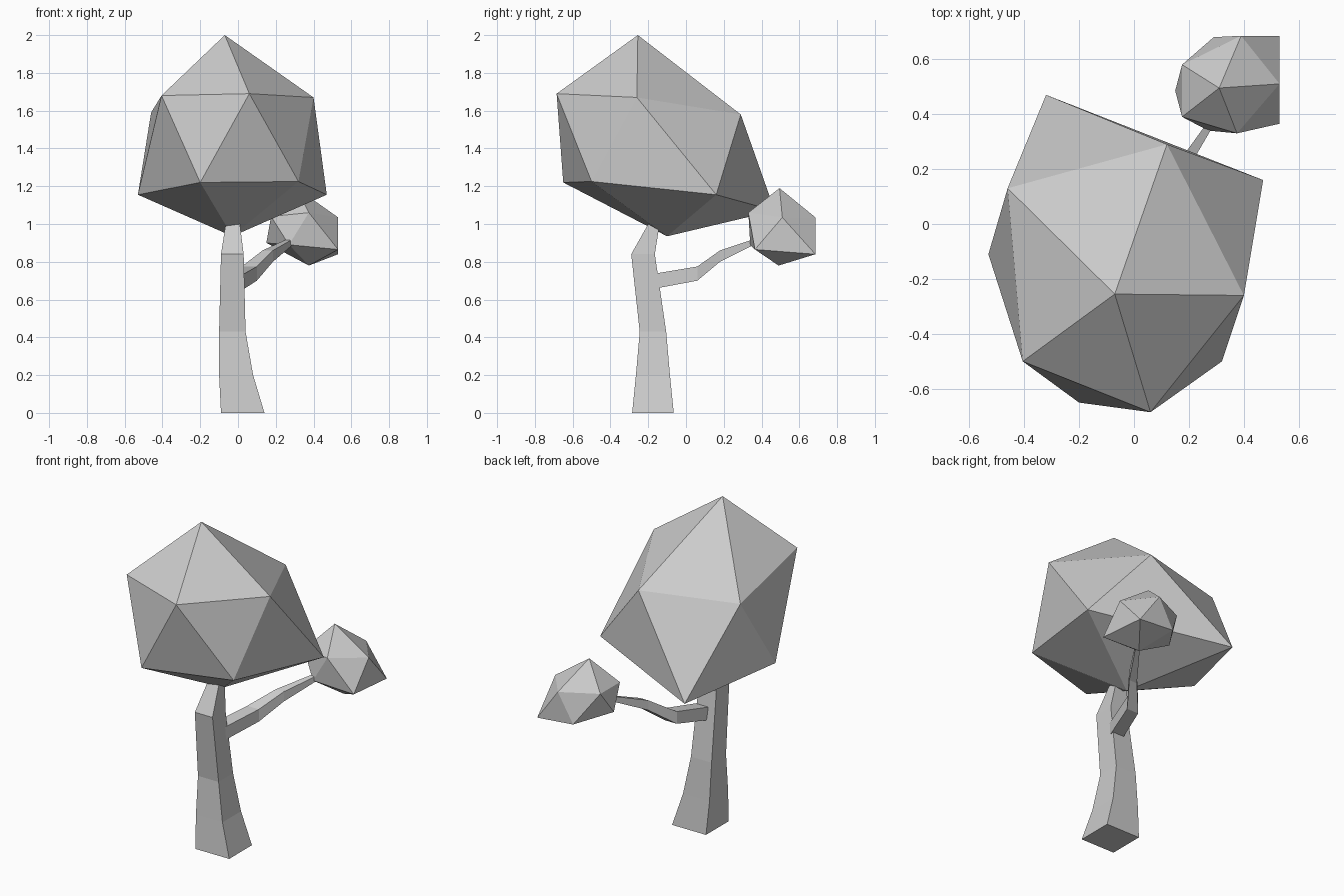
import bpy
import bmesh

cube = bpy.data.objects.get("Cube")
if cube:
    bpy.data.objects.remove(cube)

# One plain grey for the whole tree
grey = bpy.data.materials.new("plain_grey")
grey.use_nodes = True
colour = (0.6, 0.6, 0.6, 1)
grey.diffuse_color = colour
grey.node_tree.nodes["Principled BSDF"].inputs["Base Color"].default_value = colour


def finish(name, bm):
    """Turn a bmesh into a flat-shaded object."""
    bmesh.ops.recalc_face_normals(bm, faces=bm.faces[:])
    mesh = bpy.data.meshes.new(name)
    bm.to_mesh(mesh)
    bm.free()
    mesh.materials.append(grey)
    obj = bpy.data.objects.new(name, mesh)
    bpy.context.collection.objects.link(obj)
    return obj


def crown(name, top, upper, lower, bottom):
    """Uneven twenty-sided crown: two staggered rings of five between two tips."""
    bm = bmesh.new()
    tip, base = bm.verts.new(top), bm.verts.new(bottom)
    up = [bm.verts.new(p) for p in upper]
    low = [bm.verts.new(p) for p in lower]
    for i in range(len(up)):
        j = (i + 1) % len(up)
        bm.faces.new((tip, up[i], up[j]))
        bm.faces.new((up[i], low[i], up[j]))
        bm.faces.new((up[j], low[i], low[j]))
        bm.faces.new((base, low[j], low[i]))
    return finish(name, bm)


def limb(name, sections, place):
    """Four-sided limb lofted through rectangles (a0, a1, b0, b1, along)."""
    bm = bmesh.new()
    rings = []
    for a0, a1, b0, b1, along in sections:
        corners = ((a0, b0), (a1, b0), (a1, b1), (a0, b1))
        rings.append([bm.verts.new(place(a, b, along)) for a, b in corners])
    for near, far in zip(rings, rings[1:]):
        for i in range(4):
            j = (i + 1) % 4
            bm.faces.new((near[i], near[j], far[j], far[i]))
    bm.faces.new(rings[0])
    bm.faces.new(rings[-1])
    return finish(name, bm)


# Trunk: horizontal rectangles rising in z
limb("trunk", [
    (-.09, .14, -.285, -.065, 0),
    (-.10, .08, -.265, -.085, .2),
    (-.10, .04, -.245, -.105, .43),
    (-.09, .03, -.29, -.165, .84),
    (-.065, .01, -.20, -.14, 1.0),
], lambda a, b, t: (a, b, t))

# Side branch: upright rectangles running back in y
limb("side_branch", [
    (-.055, .03, .655, .735, -.18),
    (.02, .10, .70, .775, .06),
    (.13, .185, .80, .86, .18),
    (.26, .29, .89, .92, .36),
], lambda a, b, t: (a, t, b))

# Main crown
crown("main_crown", (-.07, -.255, 2),
      [(-.405, -.5, 1.68), (.06, -.685, 1.69), (.4, -.26, 1.67),
       (.12, .29, 1.58), (-.46, .13, 1.59)],
      [(-.2, -.65, 1.22), (.32, -.5, 1.225), (.47, .16, 1.155),
       (-.32, .47, 1.07), (-.53, -.11, 1.155)],
      (-.03, -.1, .935))

# Small crown at the end of the branch
crown("small_crown", (.31, .495, 1.19),
      [(.39, .685, 1.035), (.175, .58, 1.04), (.175, .39, 1.04),
       (.375, .33, 1.06), (.53, .51, 1.035)],
      [(.29, .68, .86), (.15, .485, .9), (.27, .34, .89),
       (.53, .365, .865), (.53, .685, .84)],
      (.375, .49, .78))
